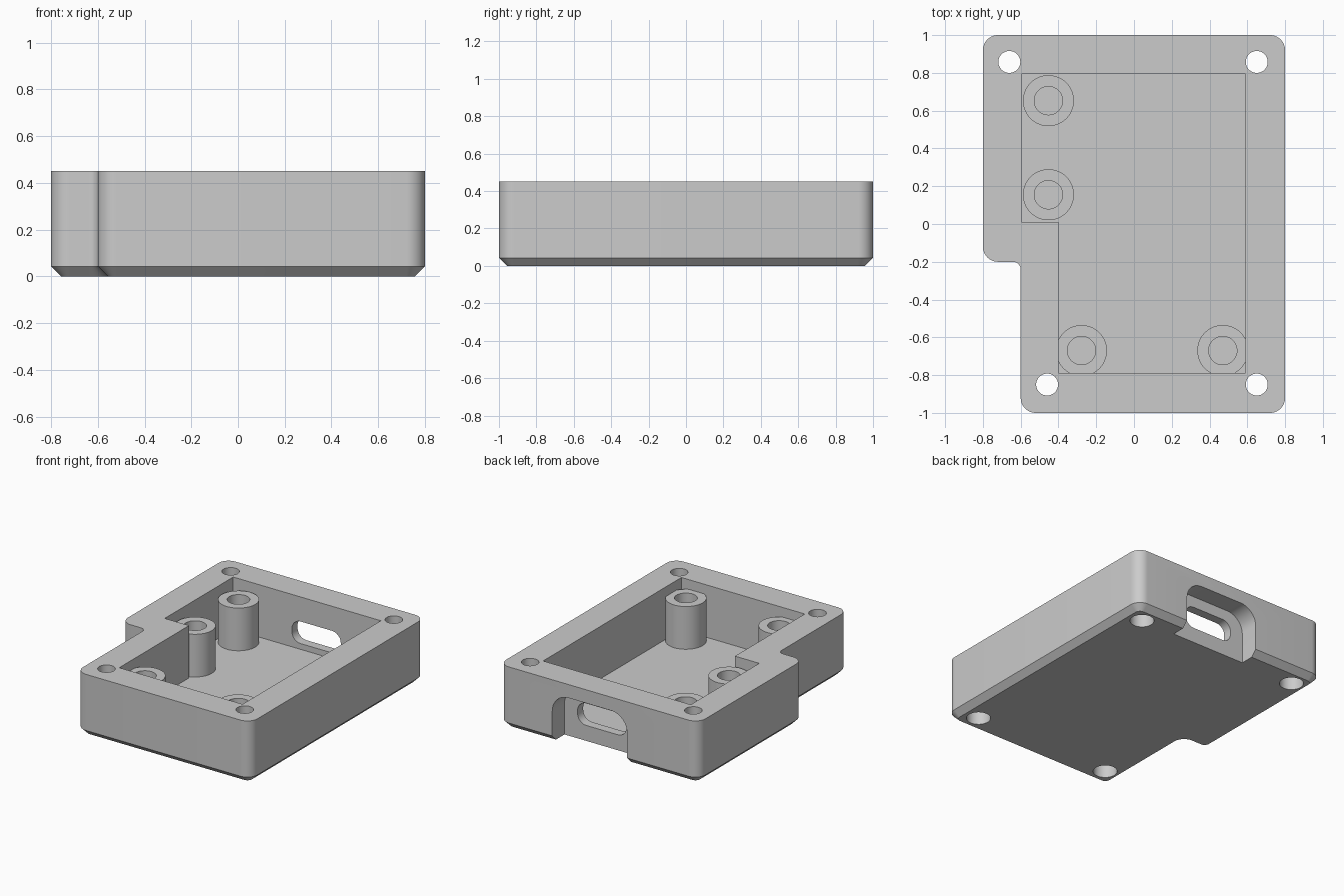
import bpy, bmesh, math
from mathutils import Vector

if "Cube" in bpy.data.objects:
    bpy.data.objects.remove(bpy.data.objects["Cube"])

H, FLOOR, CHAMFER = 0.45, 0.07, 0.043

grey = bpy.data.materials.new("plain_grey")
grey.diffuse_color = (0.6, 0.6, 0.6, 1)
grey.use_nodes = True
grey.node_tree.nodes["Principled BSDF"].inputs["Base Color"].default_value = grey.diffuse_color


def rounded(corners, inset=0.0, seg=10):
    """Counter-clockwise (x, y, radius) corners -> rounded outline, optionally inset."""
    out, n = [], len(corners)
    for i, (x, y, r) in enumerate(corners):
        p = Vector((x, y))
        a = (p - Vector(corners[i - 1][:2])).normalized()
        b = (Vector(corners[(i + 1) % n][:2]) - p).normalized()
        convex = a.x * b.y - a.y * b.x > 0
        p += inset * Vector((-a.y - b.y, a.x + b.x))
        if r == 0:
            out.append(p)
            continue
        r += -inset if convex else inset
        c = p + r * (b - a)
        for k in range(seg + 1):
            t = k / seg * math.pi / 2
            out.append(c - r * b * math.cos(t) + r * a * math.sin(t))
    return out


def circle(x, y, r, n=48):
    return [Vector((x + r * math.cos(2 * math.pi * k / n),
                    y + r * math.sin(2 * math.pi * k / n))) for k in range(n)]


def loft(name, layers, upright=False, closed=False):
    """Skin (outline, height) layers; upright turns the outline to x-z, running along y."""
    bm = bmesh.new()
    rings = [[bm.verts.new((p.x, h, p.y) if upright else (p.x, p.y, h)) for p in o]
             for o, h in layers]
    pairs = list(zip(rings, rings[1:]))
    if closed:
        pairs.append((rings[-1], rings[0]))
    else:
        bm.faces.new(rings[0][::-1])
        bm.faces.new(rings[-1])
    for lo, hi in pairs:
        n = len(lo)
        for i in range(n):
            j = (i + 1) % n
            bm.faces.new((lo[i], lo[j], hi[j], hi[i]))
    bmesh.ops.recalc_face_normals(bm, faces=bm.faces[:])
    me = bpy.data.meshes.new(name)
    bm.to_mesh(me)
    bm.free()
    me.materials.append(grey)
    ob = bpy.data.objects.new(name, me)
    bpy.context.collection.objects.link(ob)
    return ob


def activate(ob):
    bpy.ops.object.select_all(action='DESELECT')
    ob.select_set(True)
    bpy.context.view_layer.objects.active = ob


def cut(target, cutter):
    m = target.modifiers.new("cut", 'BOOLEAN')
    m.operation, m.solver, m.object = 'DIFFERENCE', 'EXACT', cutter
    activate(target)
    bpy.ops.object.modifier_apply(modifier=m.name)
    bpy.data.objects.remove(cutter)


# Case body: stepped outline with a chamfered bottom edge
R = 0.08
outline = [(-0.6, -1, R), (0.8, -1, R), (0.8, 1, R), (-0.8, 1, R),
           (-0.8, -0.2, R), (-0.6, -0.2, 0.04)]
body = loft("case_body", [(rounded(outline, CHAMFER), 0),
                          (rounded(outline), CHAMFER), (rounded(outline), H)])

# Inner pocket
pocket = [(-0.4, -0.79, 0), (0.59, -0.79, 0), (0.59, 0.795, 0),
          (-0.595, 0.795, 0), (-0.595, 0.01, 0), (-0.4, 0.01, 0)]
cut(body, loft("pocket_cutter", [(rounded(pocket), FLOOR), (rounded(pocket), 0.6)]))

# Corner screw holes, wider at the bottom
for x, y in [(-0.66, 0.858), (0.65, 0.858), (0.65, -0.85), (-0.46, -0.85)]:
    small, wide = circle(x, y, 0.058), circle(x, y, 0.081)
    cut(body, loft("screw_cutter", [(wide, -0.1), (wide, 0.15), (small, 0.15), (small, 0.6)]))

# Plug recess on the back, open at the bottom, and the slot through the wall
recess = [(-0.228, -0.1, 0), (0.373, -0.1, 0), (0.373, 0.353, 0.13), (-0.228, 0.353, 0.13)]
cut(body, loft("recess_cutter", [(rounded(recess), 0.86), (rounded(recess), 1.1)], True))
slot = [(-0.124, 0.112, 0.07), (0.268, 0.112, 0.07), (0.268, 0.272, 0.07), (-0.124, 0.272, 0.07)]
cut(body, loft("slot_cutter", [(rounded(slot), 0.7), (rounded(slot), 0.95)], True))

# Hollow standoff posts on the floor
parts = [body]
for x, y in [(-0.453, 0.653), (-0.453, 0.155), (-0.278, -0.67), (0.47, -0.67)]:
    outer, inner = circle(x, y, 0.135), circle(x, y, 0.075)
    parts.append(loft("standoff_post", [(outer, FLOOR - 0.01), (outer, 0.38),
                                        (inner, 0.38), (inner, FLOOR - 0.01)], closed=True))

for ob in parts:
    activate(ob)
    bpy.ops.object.shade_smooth_by_angle(angle=math.radians(30))
